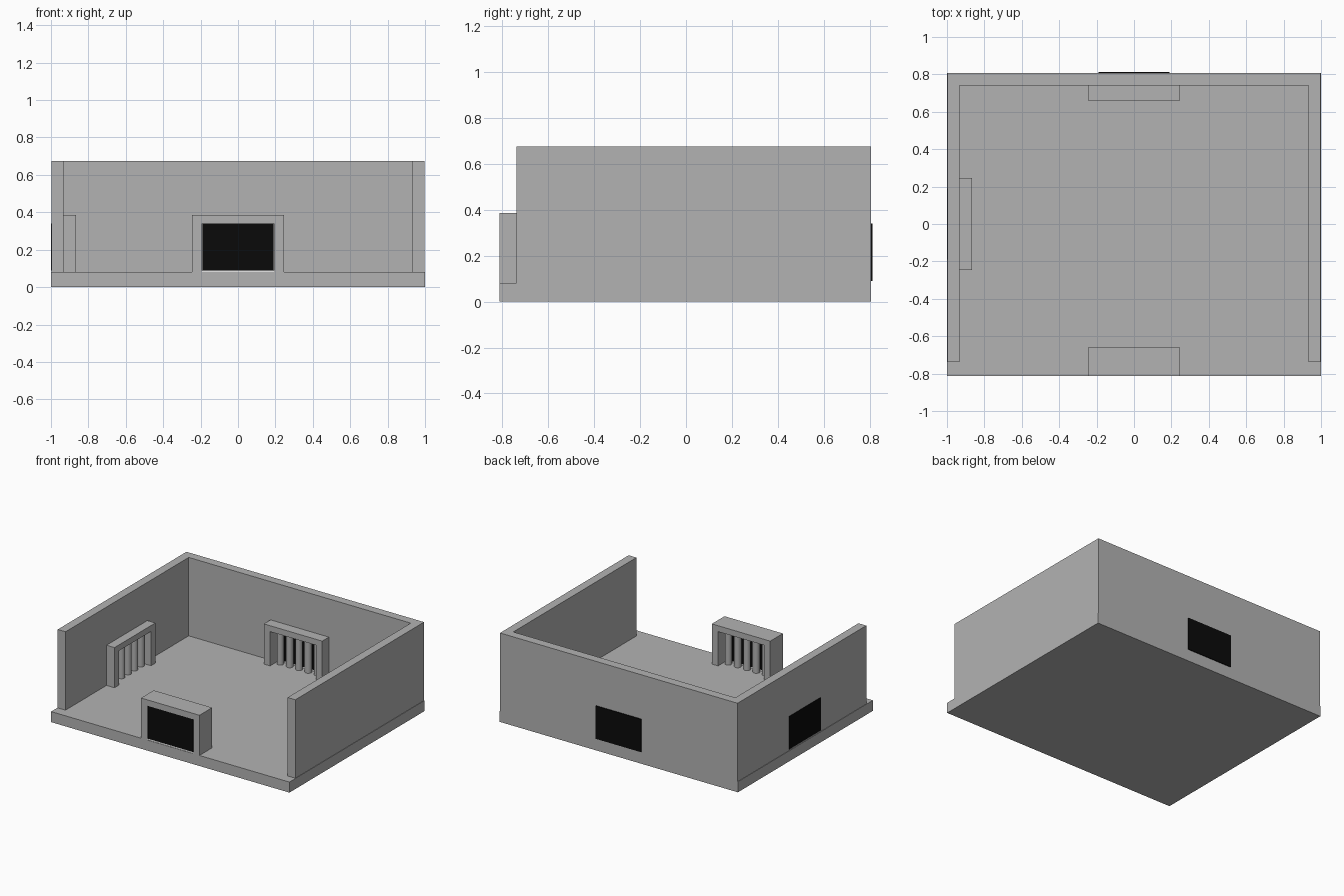
import bpy, bmesh, math
from mathutils import Matrix

if "Cube" in bpy.data.objects:
    bpy.data.objects.remove(bpy.data.objects["Cube"])


def material(name, r, g, b):
    m = bpy.data.materials.new(name)
    m.diffuse_color = (r, g, b, 1)
    m.use_nodes = True
    m.node_tree.nodes["Principled BSDF"].inputs["Base Color"].default_value = m.diffuse_color
    return m


STONE = material("stone_grey", 0.45, 0.45, 0.45)
BLACK = material("doorway_black", 0.003, 0.003, 0.003)
WHITE = material("sill_white", 0.9, 0.9, 0.9)


def finish(name, bm, mat, place=Matrix()):
    bmesh.ops.recalc_face_normals(bm, faces=bm.faces)
    bmesh.ops.transform(bm, matrix=place, verts=bm.verts)
    me = bpy.data.meshes.new(name)
    bm.to_mesh(me)
    bm.free()
    ob = bpy.data.objects.new(name, me)
    bpy.context.collection.objects.link(ob)
    if mat:
        me.materials.append(mat)
    return ob


def prism(name, points, vec, mat, place=Matrix()):
    """Extrude a closed outline along vec."""
    bm = bmesh.new()
    face = bm.faces.new([bm.verts.new(p) for p in points])
    ext = bmesh.ops.extrude_face_region(bm, geom=[face])
    moved = [v for v in ext["geom"] if isinstance(v, bmesh.types.BMVert)]
    # keep the starting cap so the solid is closed
    bmesh.ops.translate(bm, vec=vec, verts=moved)
    if not face.is_valid:
        bm.faces.new([v for v in bm.verts if v not in moved])
    return finish(name, bm, mat, place)


def box(name, x, y, z, mat, place=Matrix()):
    pts = [(x[0], y[0], z[0]), (x[1], y[0], z[0]), (x[1], y[1], z[0]), (x[0], y[1], z[0])]
    return prism(name, pts, (0, 0, z[1] - z[0]), mat, place)


# Floor slab
FLOOR = 0.08
box("floor", (-1, 1), (-0.812, 0.806), (0, FLOOR), STONE)

# Three walls in one U-shaped plan
W, IN_X, IN_Y, FRONT, BACK = 0.997, 0.932, 0.74, -0.737, 0.806
plan = [(-W, FRONT), (-IN_X, FRONT), (-IN_X, IN_Y), (IN_X, IN_Y),
        (IN_X, FRONT), (W, FRONT), (W, BACK), (-W, BACK)]
walls = prism("walls", [(x, y, FLOOR) for x, y in plan], (0, 0, 0.675 - FLOOR), STONE)


def gate(name, origin, angle, frame_depth, frame_out, panel_out, sill_out, in_wall):
    """Barred gate; local +y points out of the room, y = 0 is the wall's inner face."""
    place = Matrix.Translation(origin) @ Matrix.Rotation(angle, 4, "Z")
    hw, ow, top, otop = 0.245, 0.193, 0.385, 0.34
    outline = [(-hw, FLOOR), (-ow, FLOOR), (-ow, otop), (ow, otop),
               (ow, FLOOR), (hw, FLOOR), (hw, top), (-hw, top)]
    # frame with two posts and a lintel
    prism(name + "_frame", [(x, -frame_depth, z) for x, z in outline],
          (0, frame_depth + frame_out, 0), STONE, place)
    # dark doorway panel and the light strip under it
    box(name + "_panel", (-0.19, 0.19), (0.02, panel_out), (0.09, otop), BLACK, place)
    box(name + "_sill", (-0.192, 0.192), (0.021, sill_out), (FLOOR, 0.09), WHITE, place)
    # round bars on the room side
    bm = bmesh.new()
    for i in range(5):
        bmesh.ops.create_cone(
            bm, cap_ends=True, segments=24, radius1=0.025, radius2=0.025, depth=otop - FLOOR,
            matrix=Matrix.Translation(((i - 2) * 0.078, -0.008, (otop + FLOOR) / 2)))
    bars = finish(name + "_bars", bm, STONE, place)
    bpy.ops.object.select_all(action="DESELECT")
    bars.select_set(True)
    bpy.context.view_layer.objects.active = bars
    bpy.ops.object.shade_smooth_by_angle(angle=math.radians(40))
    # shallow pocket in the wall behind the bars
    if in_wall:
        cutter = box(name + "_pocket_cutter", (-ow, ow), (-0.05, 0.03), (0.05, otop), None, place)
        cutter.hide_render = True
        cutter.hide_set(True)
        mod = walls.modifiers.new(name + "_pocket", "BOOLEAN")
        mod.operation, mod.object, mod.solver = "DIFFERENCE", cutter, "EXACT"


gate("back_gate", (0, IN_Y, 0), 0, 0.08, 0, 0.072, 0.04, True)
gate("left_gate", (-IN_X, 0, 0), math.pi / 2, 0.067, 0, 0.068, 0.04, True)
gate("front_gate", (0, -IN_Y, 0), math.pi, 0.08, 0.072, 0.069, 0.069, False)
